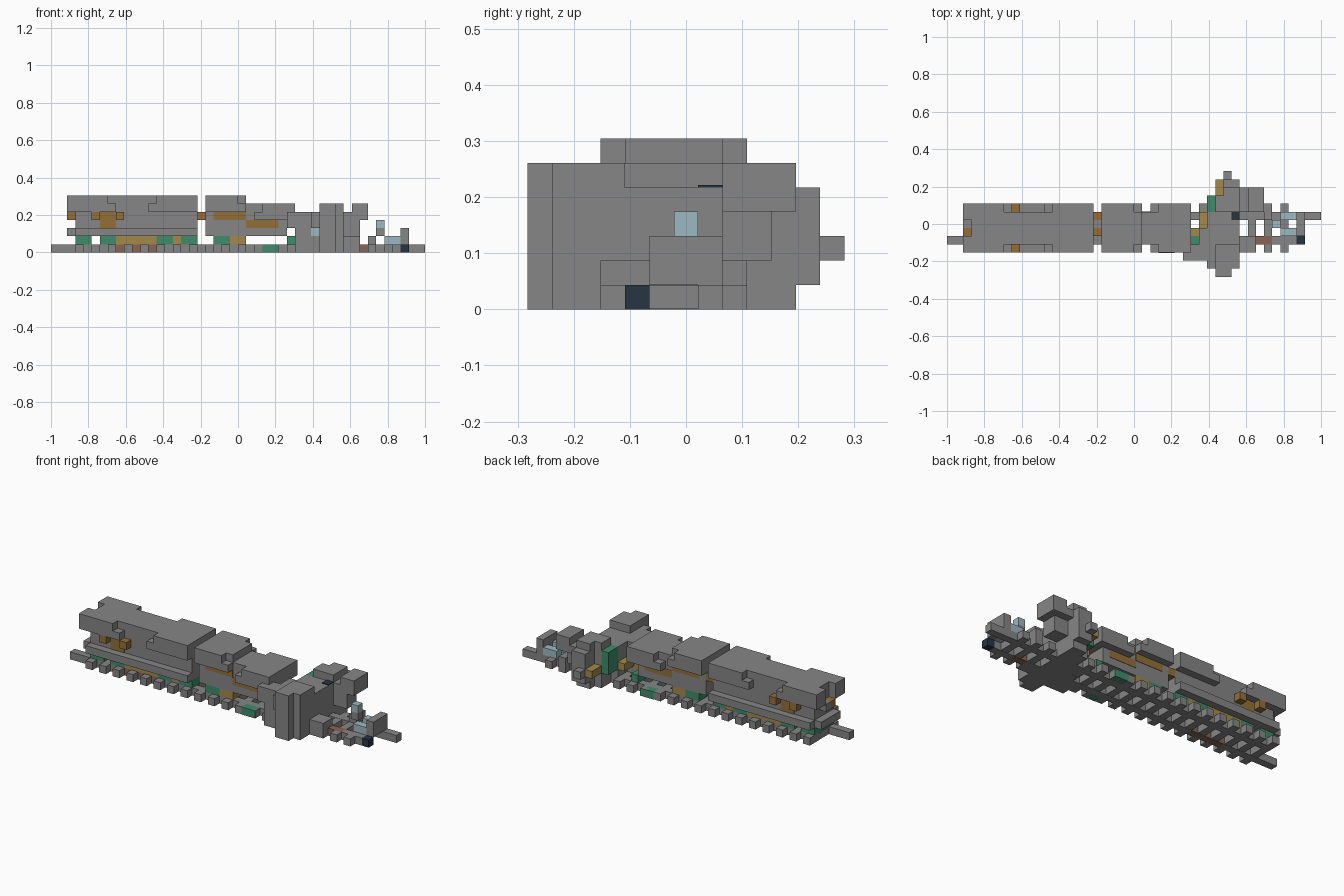
import bpy
import bmesh
from mathutils import Vector

if "Cube" in bpy.data.objects:
    bpy.data.objects.remove(bpy.data.objects["Cube"])

UNIT = 2 / 46          # edge of one block
MIDDLE = 12            # sum of mirrored block rows across the track


def material(name, red, green, blue):
    mat = bpy.data.materials.new(name)
    mat.use_nodes = True
    colour = (red, green, blue, 1)
    mat.diffuse_color = colour
    mat.node_tree.nodes["Principled BSDF"].inputs["Base Color"].default_value = colour
    return mat


grey = material("stone grey", .24, .24, .24)
orange = material("dark orange", .29, .16, .04)
yellow = material("ochre yellow", .37, .25, .07)
teal = material("teal green", .05, .26, .15)
brown = material("rust brown", .24, .13, .09)
glass = material("pale blue", .34, .48, .54)
navy = material("navy", .02, .035, .055)


def part(name, mat, x, y, z, both=False, proud=0.0):
    """One block given by its cell ranges; both adds the mirrored block."""
    bm = bmesh.new()
    rows = [y]
    if both:
        rows.append((MIDDLE - y[1], MIDDLE - y[0]))
    for row in rows:
        low = Vector((x[0] - 23, row[0] - 6.5 - proud, z[0]))
        high = Vector((x[1] - 23, row[1] - 6.5 + proud, z[1]))
        cube = bmesh.ops.create_cube(bm, size=1)
        for vert in cube["verts"]:
            vert.co = UNIT * ((low + high) / 2 + vert.co * (high - low))
    mesh = bpy.data.meshes.new(name)
    bm.to_mesh(mesh)
    bm.free()
    mesh.materials.append(mat)
    obj = bpy.data.objects.new(name, mesh)
    bpy.context.collection.objects.link(obj)


# Track: two rails on regular sleepers
part("right_rail_rear", grey, x=(0, 8), y=(4, 5), z=(0, 1))
part("right_rail_rust", brown, x=(8, 13), y=(4, 5), z=(0, 1))
part("right_rail_middle", grey, x=(13, 38), y=(4, 5), z=(0, 1))
part("right_rail_rust_front", brown, x=(38, 40), y=(4, 5), z=(0, 1))
part("right_rail_front", grey, x=(40, 43), y=(4, 5), z=(0, 1))
part("right_rail_tip", navy, x=(43, 44), y=(4, 5), z=(0, 1))
part("left_rail", grey, x=(3, 46), y=(7, 8), z=(0, 1))
for step in range(3, 43, 2):
    part("sleeper", grey, x=(step, step + 1), y=(3, 4), z=(0, 1), both=True)
    part("sleeper_middle", grey, x=(step, step + 1), y=(4.02, 7.98), z=(.02, .98))

# Rear car: body, ledge and notched overhanging roof
part("rear_car_body", grey, x=(3, 18), y=(4, 8), z=(2, 7))
part("rear_car_ledge", grey, x=(3, 18), y=(3, 9), z=(2, 3))
part("rear_car_step", grey, x=(2, 3), y=(4, 8), z=(2, 3))
part("rear_roof_corner", grey, x=(2, 3), y=(3, 5), z=(5, 7), both=True)
part("rear_eave_back_top", grey, x=(2, 7), y=(3, 4), z=(6, 7), both=True)
part("rear_eave_back", grey, x=(2, 8), y=(3, 4), z=(5, 6), both=True)
part("rear_eave_front_top", grey, x=(13, 18), y=(3, 4), z=(6, 7), both=True)
part("rear_eave_front", grey, x=(12, 18), y=(3, 4), z=(5, 6), both=True)
part("tail_lamp", orange, x=(2, 3), y=(5, 6), z=(4, 5))
part("tail_bracket", grey, x=(2, 3), y=(6, 7), z=(4, 5))
for start in (5, 8):
    part("side_lamp", orange, x=(start, start + 1), y=(3, 4), z=(4, 5), both=True)
part("side_panel_upper", orange, x=(5, 9), y=(4, 8), z=(4, 5), proud=.05)
part("side_panel_lower", orange, x=(6, 8), y=(4, 8), z=(3, 4), proud=.05)

# Undercarriage of both cars
for mat, start, end in ((teal, 3, 5), (teal, 6, 8), (yellow, 8, 13), (teal, 13, 15),
                        (yellow, 15, 16), (teal, 16, 18), (teal, 20, 22),
                        (yellow, 22, 24), (teal, 29, 30)):
    part("wheel_block", mat, x=(start, end), y=(4, 8), z=(1, 2))
part("low_wheel", teal, x=(26, 28), y=(3, 4), z=(0, 1), both=True, proud=.05)

# Coupling between the cars
part("coupling_right", orange, x=(18, 19), y=(5, 6), z=(4, 5))
part("coupling_middle", grey, x=(18, 19), y=(6, 7), z=(4, 5))
part("coupling_left", orange, x=(18, 19), y=(7, 8), z=(4, 5))

# Front car: stepped roof over a narrower body
part("front_car_body", grey, x=(19, 29), y=(4, 8), z=(2, 6))
part("front_car_roof", grey, x=(19, 24), y=(4, 8), z=(6, 7))
part("front_eave_top", grey, x=(19, 23), y=(3, 4), z=(6, 7), both=True)
part("front_eave", grey, x=(19, 24), y=(3, 4), z=(5, 6), both=True)
part("low_roof", grey, x=(26, 30), y=(3, 9), z=(5, 6))
part("low_eave", grey, x=(25, 30), y=(3, 9), z=(4, 5))
part("front_panel_upper", orange, x=(20, 24), y=(4, 8), z=(4, 5), proud=.05)
part("front_panel_lower", orange, x=(24, 28), y=(4, 8), z=(3, 4), proud=.05)

# Rounded mass around the nose, widest in the middle
part("nose_tip_right", grey, x=(33, 35), y=(0, 1), z=(0, 6))
part("nose_right", grey, x=(33, 36), y=(1, 4), z=(0, 6))
part("nose_shoulder", grey, x=(32, 33), y=(1, 2), z=(3, 5))
part("nose_right_back", grey, x=(30, 33), y=(2, 4), z=(0, 5))
part("nose_bracket", grey, x=(29, 30), y=(2, 3), z=(3, 5))
part("nose_core_right", grey, x=(31, 36), y=(4, 6), z=(0, 5))
part("nose_core_left", grey, x=(32, 36), y=(6, 8), z=(0, 5))
part("nose_left", grey, x=(33, 36), y=(8, 10), z=(0, 6))
part("nose_left_edge", grey, x=(34, 36), y=(10, 11), z=(0, 6))
part("nose_left_arm", grey, x=(34, 36), y=(11, 12), z=(1, 5))
part("nose_tip_left", grey, x=(34, 35), y=(12, 13), z=(2, 3))
part("nose_window", glass, x=(32, 33), y=(1.95, 3), z=(2, 3))
part("nose_cap", navy, x=(35, 36), y=(7, 8), z=(5, 5.1))

# Coloured band running diagonally behind the nose
part("band_start", teal, x=(30, 31), y=(4, 5), z=(1, 3))
part("band_inner", yellow, x=(30, 31), y=(5, 6), z=(1, 3))
part("band_middle", yellow, x=(31, 32), y=(6, 8), z=(2, 3))
part("band_upright", teal, x=(32, 33), y=(8, 10), z=(2, 5))
part("band_outer", yellow, x=(33, 34), y=(10, 12), z=(2, 3))

# Arch on the left of the nose
part("arch_beam", grey, x=(36, 39), y=(8, 11), z=(4, 5))
part("arch_top", grey, x=(37, 39), y=(8, 11), z=(5, 6))
part("arch_leg", grey, x=(36, 38), y=(8, 10), z=(2, 4))
part("right_foot", grey, x=(36, 38), y=(3, 5), z=(0, 2))

# Small front truck on the rails
part("truck_side", grey, x=(39, 40), y=(7, 9), z=(0, 2))
part("truck_post", grey, x=(40, 41), y=(6, 7), z=(2, 3))
part("truck_lamp", glass, x=(40, 41), y=(6, 7), z=(3, 4))
part("truck_window", glass, x=(41, 43), y=(5, 6), z=(1, 2), both=False)
part("truck_window_left", glass, x=(41, 43), y=(7, 8), z=(1, 2))
part("truck_front", grey, x=(43, 44), y=(5, 8), z=(1, 3))
